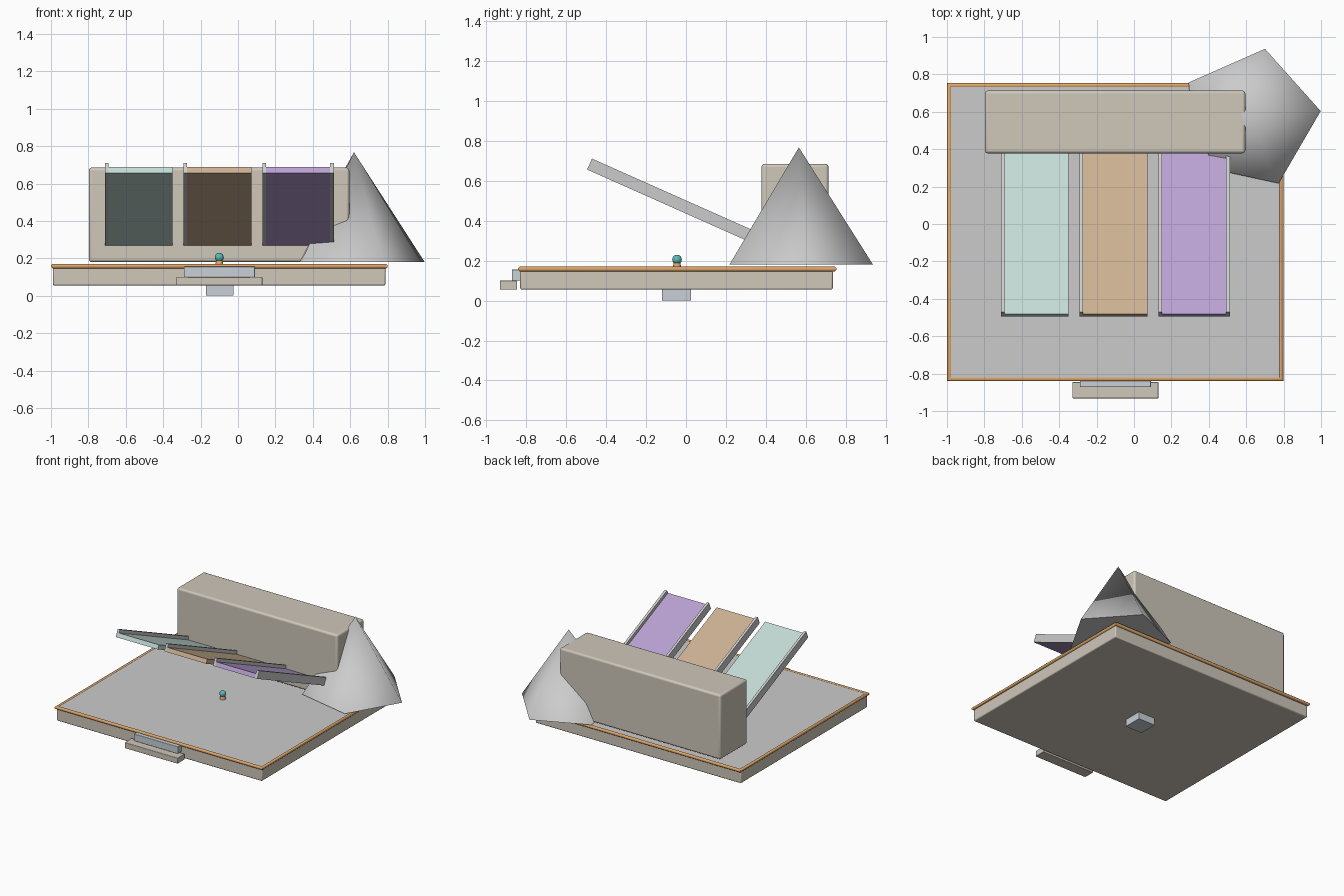
import bpy, bmesh, math
from mathutils import Vector

if "Cube" in bpy.data.objects:
    bpy.data.objects.remove(bpy.data.objects["Cube"])

def material(name, rgb):
    m = bpy.data.materials.new(name)
    m.diffuse_color = (*rgb, 1)
    m.use_nodes = True
    m.node_tree.nodes["Principled BSDF"].inputs["Base Color"].default_value = m.diffuse_color
    return m

beige = material("beige", (0.62, 0.57, 0.49))
orange = material("orange", (0.72, 0.38, 0.14))
teal = material("teal", (0.10, 0.48, 0.47))
mint = material("mint", (0.56, 0.71, 0.67))
brown = material("brown", (0.60, 0.44, 0.29))
purple = material("purple", (0.48, 0.36, 0.65))
steel = material("steel", (0.58, 0.63, 0.68))

def finish(ob, name, mat=None, angle=None):
    ob.name = name
    if mat:
        ob.data.materials.append(mat)
    if angle:
        bpy.ops.object.select_all(action='DESELECT')
        ob.select_set(True)
        bpy.context.view_layer.objects.active = ob
        bpy.ops.object.shade_smooth_by_angle(angle=math.radians(angle))
    return ob

def mesh_object(name, verts, faces, mat=None, angle=None):
    bm = bmesh.new()
    vs = [bm.verts.new(v) for v in verts]
    for f in faces:
        bm.faces.new([vs[i] for i in f])
    bmesh.ops.recalc_face_normals(bm, faces=bm.faces)
    me = bpy.data.meshes.new(name)
    bm.to_mesh(me)
    bm.free()
    ob = bpy.data.objects.new(name, me)
    bpy.context.collection.objects.link(ob)
    return finish(ob, name, mat, angle)

def box(name, x, y, z, mat=None, bevel=0):
    bpy.ops.mesh.primitive_cube_add(size=1)
    ob = bpy.context.object
    lo, hi = Vector((x[0], y[0], z[0])), Vector((x[1], y[1], z[1]))
    for v in ob.data.vertices:
        v.co = Vector([(a + b) / 2 + c * (b - a) for a, b, c in zip(lo, hi, v.co)])
    if bevel:
        mod = ob.modifiers.new("bevel", 'BEVEL')
        mod.width, mod.segments = bevel, 3
    return finish(ob, name, mat, 35 if bevel else None)

# base tray, top plate and mounting block
box("base_tray", (-0.99, 0.788), (-0.83, 0.735), (0.055, 0.15), beige, 0.008)
box("top_plate", (-0.988, 0.788), (-0.83, 0.738), (0.148, 0.165))
box("underside_block", (-0.17, -0.025), (-0.12, 0.025), (0.0, 0.056), steel)

# rounded rim: octagonal section swept round the plate with mitred corners
verts, faces, n, r = [], [], 8, 0.0125
for k in range(4):
    sx, sy = ((-1, -1), (1, -1), (1, 1), (-1, 1))[k]
    for i in range(n):
        a = 2 * math.pi * (i + 0.5) / n
        o = r * math.cos(a)
        verts.append((-0.1 + sx * (0.8875 + o), -0.044 + sy * (0.785 + o), 0.158 + r * math.sin(a)))
        j, nk = (i + 1) % n, (k + 1) % 4
        faces.append((k * n + i, k * n + j, nk * n + j, nk * n + i))
mesh_object("edge_rim", verts, faces, orange, 50)

# front handle
box("handle_mount", (-0.29, 0.09), (-0.872, -0.825), (0.10, 0.155), steel, 0.003)
box("handle_grip", (-0.33, 0.13), (-0.932, -0.845), (0.055, 0.10), beige, 0.004)

# rear housing
box("rear_housing", (-0.797, 0.595), (0.378, 0.713), (0.18, 0.685), beige, 0.015)

# sloping chutes with side rails
tilt = math.radians(-24)

def sloped(name, x, thickness, mat=None):
    ob = box(name, x, (0, 1.0), (0, thickness), mat)
    ob.rotation_euler.x = tilt
    ob.location = (0, -0.495, 0.656)

for label, x0, mat in (("left", -0.693, mint), ("middle", -0.273, brown), ("right", 0.149, purple)):
    sloped(label + "_chute", (x0, x0 + 0.344), 0.034, mat)
    sloped(label + "_chute_rail", (x0 - 0.019, x0), 0.06)
sloped("outer_chute_rail", (0.493, 0.513), 0.06)

# five-sided cone at the corner
ring = [(0.62 + 0.38 * math.cos(math.radians(5.8 + 72 * i)),
         0.565 + 0.38 * math.sin(math.radians(5.8 + 72 * i)), 0.18) for i in range(5)]
mesh_object("corner_cone", ring + [(0.62, 0.565, 0.767)],
            [(i, (i + 1) % 5, 5) for i in range(5)] + [(4, 3, 2, 1, 0)], None, 70)

# small ball on its seat
bpy.ops.mesh.primitive_cone_add(vertices=16, radius1=0.022, radius2=0.016, depth=0.026,
                                location=(-0.10, -0.045, 0.177))
finish(bpy.context.object, "ball_seat", orange, 40)
bpy.ops.mesh.primitive_uv_sphere_add(segments=16, ring_count=10, radius=0.024,
                                     location=(-0.10, -0.045, 0.205))
finish(bpy.context.object, "ball", teal, 60)
